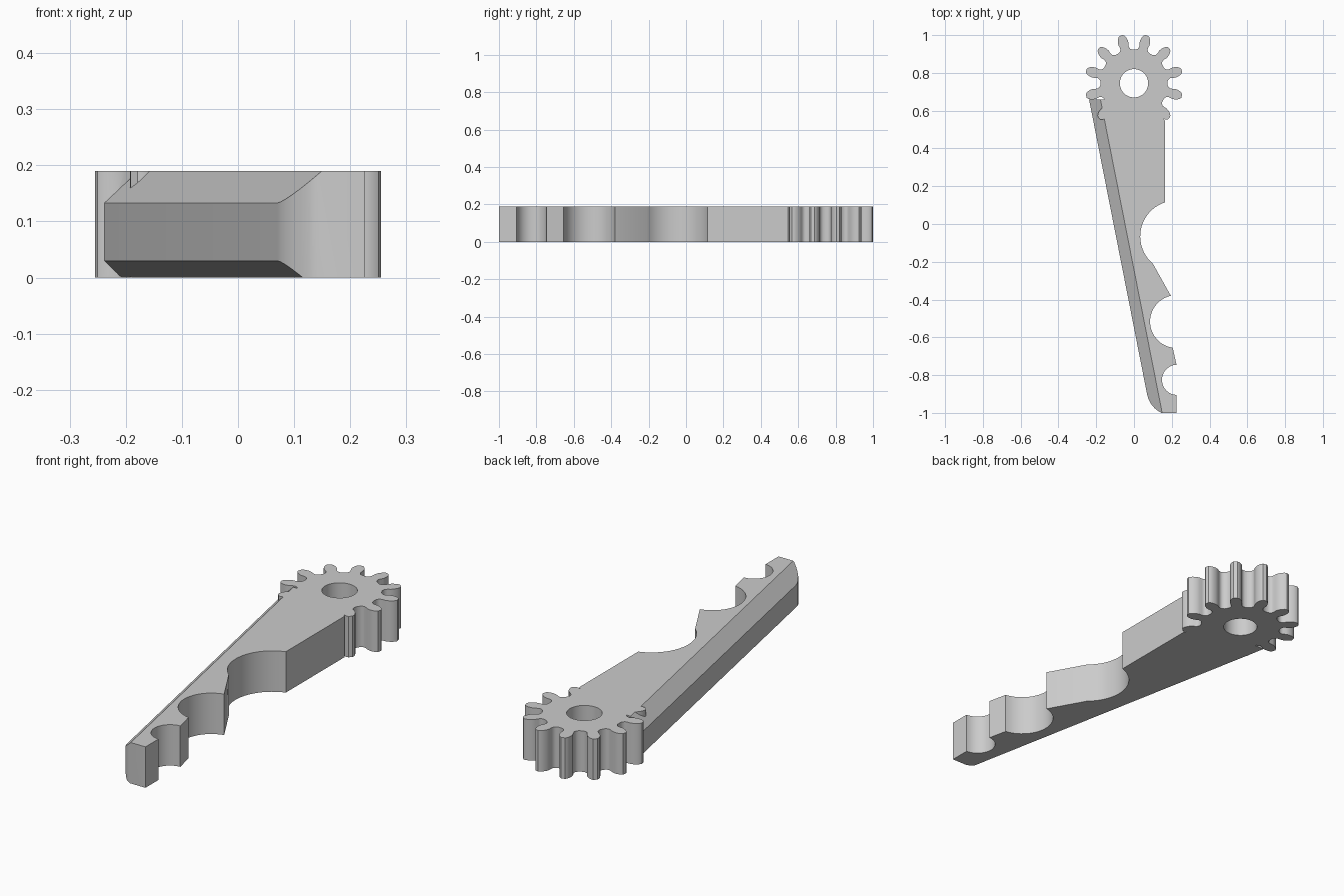
import bpy, bmesh, math
from mathutils import Vector

if "Cube" in bpy.data.objects:
    bpy.data.objects.remove(bpy.data.objects["Cube"])

H = 0.19                      # plate thickness
GC = Vector((0.0, 0.745))     # pinion centre

grey = bpy.data.materials.new("plain grey")
grey.diffuse_color = (0.6, 0.6, 0.6, 1)
grey.use_nodes = True
grey.node_tree.nodes["Principled BSDF"].inputs["Base Color"].default_value = grey.diffuse_color


def arc(a, m, b, n):
    """Points on the circle through a, m, b, going from a to b by way of m."""
    a, m, b = Vector(a), Vector(m), Vector(b)
    d = 2 * (a.x * (m.y - b.y) + m.x * (b.y - a.y) + b.x * (a.y - m.y))
    A, M, B = a.length_squared, m.length_squared, b.length_squared
    c = Vector(((A * (m.y - b.y) + M * (b.y - a.y) + B * (a.y - m.y)) / d,
                (A * (b.x - m.x) + M * (a.x - b.x) + B * (m.x - a.x)) / d))
    ang = [math.atan2(p.y - c.y, p.x - c.x) for p in (a, m, b)]
    full = (ang[2] - ang[0]) % math.tau
    if (ang[1] - ang[0]) % math.tau > full:
        full -= math.tau
    r = (a - c).length
    return [(c.x + r * math.cos(ang[0] + full * i / n),
             c.y + r * math.sin(ang[0] + full * i / n)) for i in range(n + 1)]


def prism(name, pts, z0, z1, cuts=()):
    """Extrude an outline, then slice it with (point, normal) planes."""
    bm = bmesh.new()
    face = bm.faces.new([bm.verts.new((x, y, z0)) for x, y in pts])
    ext = bmesh.ops.extrude_face_region(bm, geom=[face])
    for v in ext["geom"]:
        if isinstance(v, bmesh.types.BMVert):
            v.co.z = z1
    bmesh.ops.recalc_face_normals(bm, faces=bm.faces)
    for co, no in cuts:
        bmesh.ops.bisect_plane(bm, geom=bm.verts[:] + bm.edges[:] + bm.faces[:],
                               plane_co=co, plane_no=no, clear_outer=True)
        bmesh.ops.holes_fill(bm, edges=[e for e in bm.edges if e.is_boundary])
    bmesh.ops.recalc_face_normals(bm, faces=bm.faces)
    me = bpy.data.meshes.new(name)
    bm.to_mesh(me)
    bm.free()
    me.materials.append(grey)
    ob = bpy.data.objects.new(name, me)
    bpy.context.collection.objects.link(ob)
    return ob


def combine(target, other, operation):
    mod = target.modifiers.new(operation.lower(), "BOOLEAN")
    mod.object, mod.operation, mod.solver = other, operation, "EXACT"
    bpy.context.view_layer.objects.active = target
    bpy.ops.object.modifier_apply(modifier=mod.name)
    bpy.data.objects.remove(other)


# Arm: straight slanted back, three round bites on the other edge
outline = [(-0.238, 0.66)]
outline += arc((0.07, -0.905), (0.094, -0.958), (0.145, -1.0), 6)
outline += [(0.225, -1.0)]
outline += arc((0.225, -0.905), (0.148, -0.825), (0.225, -0.745), 18)
outline += arc((0.205, -0.655), (0.085, -0.515), (0.195, -0.38), 22)
outline += arc((0.1, -0.21), (0.033, -0.06), (0.165, 0.115), 20)
outline += [(0.165, 0.545), (0.1, 0.62), (-0.1, 0.66)]

# Chamfers along the slanted back: wide above, narrow below
along = Vector((0.308, -1.565, 0)).normalized()
side = Vector((along.y, -along.x, 0))
cuts = [((-0.238, 0.66, 0.133), side + Vector((0, 0, 1.04))),
        ((-0.238, 0.66, 0.03), side - Vector((0, 0, 1)))]
arm = prism("toothed_arm", outline, 0, H, cuts)

# Pinion: twelve round-tipped teeth, given as (radius, half width)
flank = [(0.178, 0.0466), (0.179, 0.036), (0.184, 0.028), (0.192, 0.0235),
         (0.203, 0.024), (0.217, 0.0275), (0.232, 0.027), (0.246, 0.0225),
         (0.256, 0.0165), (0.262, 0.009)]
tooth = [(r, -w) for r, w in flank] + [(r, w) for r, w in reversed(flank)]
teeth = []
for k in range(12):
    for r, w in tooth:
        t = math.radians(15 + 30 * k) + w / r
        teeth.append((GC.x + r * math.cos(t), GC.y + r * math.sin(t)))
combine(arm, prism("pinion", teeth, 0, H), "UNION")

# Pivot hole
circle = [(GC.x + 0.075 * math.cos(math.tau * i / 48),
           GC.y + 0.075 * math.sin(math.tau * i / 48)) for i in range(48)]
combine(arm, prism("pivot_hole", circle, -0.1, H + 0.1), "DIFFERENCE")

bpy.ops.object.select_all(action="DESELECT")
arm.select_set(True)
bpy.context.view_layer.objects.active = arm
bpy.ops.object.shade_smooth_by_angle(angle=math.radians(30))
